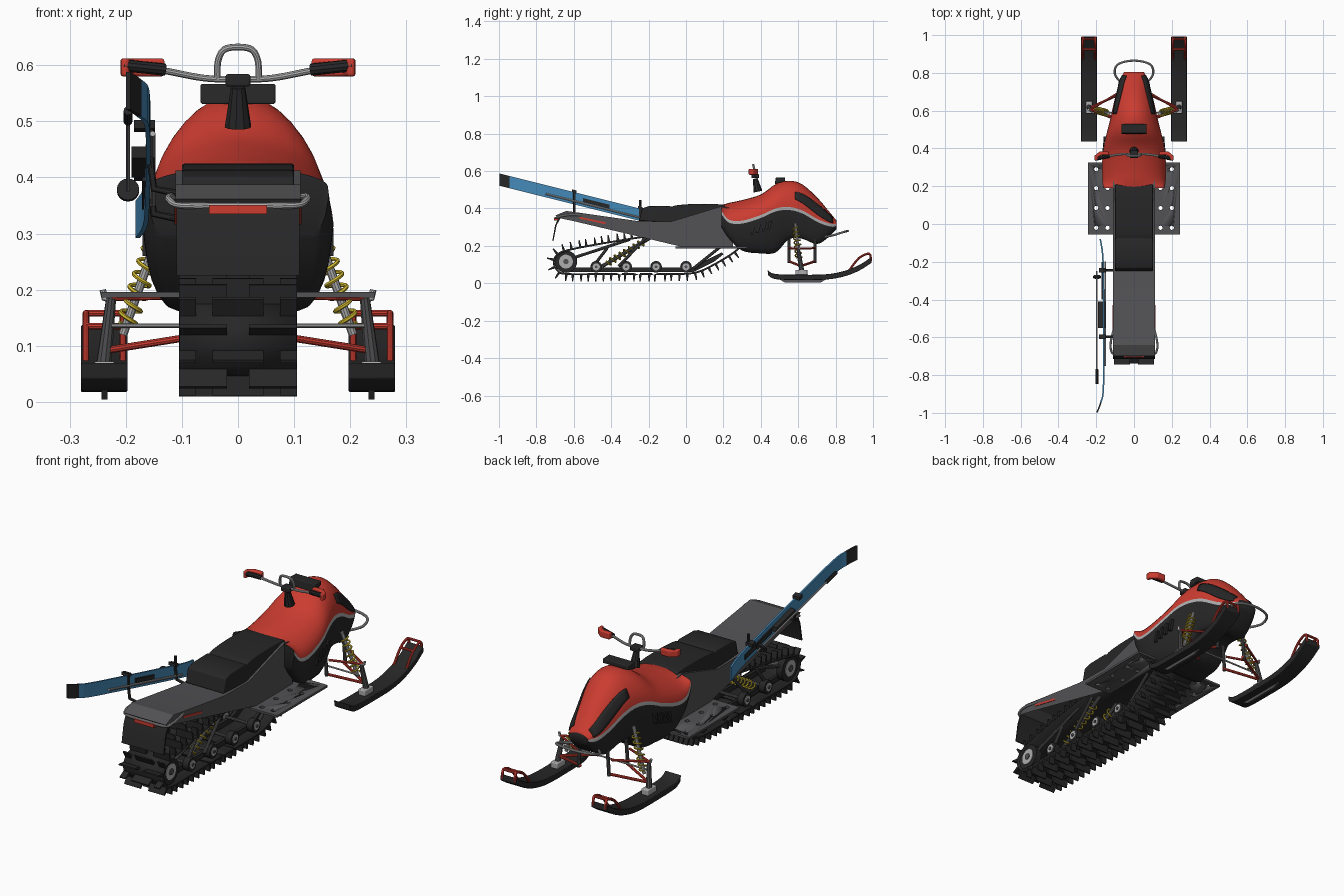
import bpy, bmesh
from math import sin, cos, pi, radians
from mathutils import Vector as V

if "Cube" in bpy.data.objects:
    bpy.data.objects.remove(bpy.data.objects["Cube"])

def mat(name, *c):
    m = bpy.data.materials.new(name)
    m.diffuse_color = (*c, 1)
    m.use_nodes = True
    m.node_tree.nodes["Principled BSDF"].inputs["Base Color"].default_value = m.diffuse_color
    return m

BLACK, DARK = mat("black", .02, .02, .021), mat("dark_grey", .085, .085, .09)
RED, SILVER = mat("red", .6, .045, .03), mat("silver", .42, .42, .42)
BLUE, YELLOW = mat("blue", .06, .25, .48), mat("yellow", .65, .5, .03)

def finish(name, bm, mats, mirror=False, bevel=0, solid=0, angle=35):
    if not solid:
        bmesh.ops.recalc_face_normals(bm, faces=bm.faces)
    me = bpy.data.meshes.new(name)
    bm.to_mesh(me)
    bm.free()
    for m in mats if isinstance(mats, list) else [mats]:
        me.materials.append(m)
    me.shade_smooth()
    me.set_sharp_from_angle(angle=radians(angle))
    o = bpy.data.objects.new(name, me)
    bpy.context.collection.objects.link(o)
    if solid:
        o.modifiers.new("thick", 'SOLIDIFY').thickness = solid
    if bevel:
        b = o.modifiers.new("bevel", 'BEVEL')
        b.width, b.segments = bevel, 3
    if mirror:
        o.modifiers.new("mirror", 'MIRROR')
    return o

def prism(name, axis, pts, lo, hi, m, shear=None, drop=None, **kw):
    bm = bmesh.new()
    put = {'x': lambda u, v, d: (d, u, v), 'y': lambda u, v, d: (u, d, v), 'z': lambda u, v, d: (u, v, d)}[axis]
    a, b = [[bm.verts.new(put(u, v, d)) for u, v in pts] for d in (lo, hi)]
    n = len(pts)
    bm.faces.new(a)
    bm.faces.new(b[::-1])
    for i in range(n):
        f = bm.faces.new((a[i], b[i], b[(i+1) % n], a[(i+1) % n]))
        if drop and i in drop:
            bm.faces.remove(f)
    if shear:
        for v in bm.verts:
            v.co.z += shear * v.co.y
    return finish(name, bm, m, **kw)

def box(name, x, y, z, m, **kw):
    return prism(name, 'z', [(x[0], y[0]), (x[1], y[0]), (x[1], y[1]), (x[0], y[1])], z[0], z[1], m, **kw)

def tube(name, pts, r, m, n=10, **kw):
    pts = [V(p) for p in pts]
    r0, r1 = r if isinstance(r, tuple) else (r, r)
    bm, rings, side = bmesh.new(), [], None
    for i, p in enumerate(pts):
        t = (pts[min(i+1, len(pts)-1)] - pts[max(i-1, 0)]).normalized()
        side = side or t.orthogonal()
        side = (side - t * side.dot(t)).normalized()
        up, rad = t.cross(side), r0 + (r1-r0) * i / (len(pts)-1)
        rings.append([bm.verts.new(p + rad*(side*cos(2*pi*k/n) + up*sin(2*pi*k/n))) for k in range(n)])
    for a, b in zip(rings, rings[1:]):
        for k in range(n):
            bm.faces.new((a[k], a[(k+1) % n], b[(k+1) % n], b[k]))
    bm.faces.new(rings[0])
    bm.faces.new(rings[-1])
    return finish(name, bm, m, **kw)

def spline(P, s, closed=False):
    n = len(P)
    i = min(int(s), n - (1 if closed else 2))
    f = s - i
    g = (lambda k: P[k % n]) if closed else (lambda k: P[max(0, min(n-1, k))])
    return [.5*(2*b + (c-a)*f + (2*a-5*b+4*c-d)*f*f + (3*b-a-3*c+d)*f**3)
            for a, b, c, d in zip(g(i-1), g(i), g(i+1), g(i+2))]

def smooth(P, k=6):
    return [spline(P, i/k) for i in range((len(P)-1)*k + 1)]

def spring(name, p, q, r, turns, wire):
    p, q = V(p), V(q)
    t = (q-p).normalized()
    a = t.orthogonal().normalized()
    b = t.cross(a)
    n = turns*14
    tube(name, [p.lerp(q, i/n) + r*(a*cos(2*pi*i/14) + b*sin(2*pi*i/14)) for i in range(n+1)], wire, YELLOW, 6, mirror=True)

# body shell: y, top z, stripe z, bottom z, half width, bottom half width
SEC = [(.19, .418, .385, .30, .160, .13), (.23, .43, .34, .24, .166, .135), (.30, .445, .335, .175, .168, .12),
       (.40, .475, .365, .160, .160, .10), (.48, .53, .40, .165, .143, .09), (.55, .548, .408, .235, .125, .085),
       (.62, .53, .39, .238, .11, .08), (.70, .46, .345, .21, .09, .06), (.76, .39, .322, .245, .075, .045),
       (.805, .335, .315, .29, .05, .03)]

def hood(s, a, off=0):
    y, zt, zs, zb, w, wb = spline(SEC, s)
    return V(((w+off)*sin(a), y, zs + (zt-zs+off)*cos(a)**1.15 + off*.5))

bm, rings = bmesh.new(), []
for i in range(37):
    s = i/4
    y, zt, zs, zb, w, wb = spline(SEC, s)
    half = [hood(s, a*pi/16) for a in range(8)] + [V((w, y, zs)), V((w+.002, y, zs-.016*min(1, (zs-zb)/.05)))]
    z1 = half[-1].z
    half += [V((wb + (w-wb)*cos(k*pi/12), y, z1 + (zb-z1)*sin(k*pi/12))) for k in range(1, 7)] + [V((0, y, zb))]
    full = half + [V((-p.x, p.y, p.z)) for p in half[-2:0:-1]]
    rings.append([bm.verts.new(p) for p in full])
N = len(rings[0])
for a, b in zip(rings, rings[1:]):
    for k in range(N):
        f = bm.faces.new((a[k], a[(k+1) % N], b[(k+1) % N], b[k]))
        j = min(k, N-1-k)
        f.material_index = 0 if j < 8 else 1 if j == 8 else 2
for r in (rings[0], rings[-1]):
    bm.faces.new(r).material_index = 2
finish("body_shell", bm, [RED, SILVER, BLACK], angle=45)

# headlight panels and side vents
bm = bmesh.new()
g = [[bm.verts.new(hood(5.5 + i*.3, 1.05 + (j/4-.5)*(.3 + .05*i), .004)) for j in range(5)] for i in range(11)]
for i in range(10):
    for j in range(4):
        bm.faces.new((g[i][j], g[i][j+1], g[i+1][j+1], g[i+1][j]))
finish("headlight", bm, BLACK, mirror=True, solid=.004)
for i in range(4):
    y = .345 + i*.03
    prism("side_vent", 'x', [(y, .26+i*.008), (y+.012, .26+i*.008), (y+.027, .31+i*.008), (y+.01, .31+i*.008)], .14, .17-i*.003, BLACK, mirror=True)

# gauge and steering
prism("gauge", 'x', [(.475, .53), (.53, .545), (.53, .565), (.48, .567)], -.067, .067, BLACK, bevel=.004)
tube("steering_post", [(0, .385, .49), (0, .37, .56)], (.024, .013), BLACK)
box("bar_clamp", (-.022, .022), (.35, .39), (.562, .584), BLACK, bevel=.004)
tube("handlebar", smooth([(-.2, .345, .602), (-.13, .36, .59), (-.06, .37, .577), (0, .37, .575),
                          (.06, .37, .577), (.13, .36, .59), (.2, .345, .602)]), .006, SILVER)
tube("grab_loop", smooth([(-.037, .37, .575), (-.035, .365, .61), (-.02, .36, .63), (.02, .36, .63), (.035, .365, .61), (.037, .37, .575)]), .006, SILVER)
tube("grip", [(.13, .36, .592), (.205, .345, .6)], .011, BLACK, mirror=True)
prism("hand_guard", 'z', [(.13, .365), (.135, .385), (.18, .385), (.21, .36), (.208, .335), (.195, .335), (.19, .355), (.17, .365)],
      .58, .612, RED, bevel=.005, mirror=True)
tube("front_bumper", smooth([(-.05, .73, .245), (-.1, .79, .258), (-.085, .845, .275), (0, .865, .28),
                             (.085, .845, .275), (.1, .79, .258), (.05, .73, .245)]), .006, SILVER)

# tunnel and seat
prism("tunnel", 'x', [(.25, .19), (.25, .40), (.19, .412), (-.08, .33), (-.26, .333), (-.64, .387), (-.70, .362),
                      (-.685, .35), (-.59, .33), (0, .19)], -.111, .111, DARK, drop=(0, 7, 8, 9), angle=20)
prism("seat", 'x', smooth([(.2, .39), (.2, .42), (.05, .424), (-.05, .417), (-.075, .408)], 3)
      + [(-.09, .414), (-.2, .412), (-.235, .40), (-.25, .335), (-.08, .325)], -.1, .1, BLACK, bevel=.014)
prism("snow_flap", 'x', [(-.68, .355), (-.70, .31), (-.715, .225), (-.709, .225), (-.692, .31), (-.67, .35)], -.11, .11, BLACK)
box("tail_light", (-.052, .052), (-.706, -.68), (.335, .351), RED)
prism("side_reflector", 'x', [(-.57, .346), (-.57, .356), (-.43, .326), (-.43, .316)], .108, .1135, RED, mirror=True)
tube("rear_bumper", smooth([(-.108, -.56, .365), (-.122, -.62, .366), (-.122, -.665, .36), (-.10, -.69, .35), (0, -.695, .35),
                            (.10, -.69, .35), (.122, -.665, .36), (.122, -.62, .366), (.108, -.56, .365)]), .006, SILVER)

# running boards with drilled holes
board = box("running_board", (.1, .243), (-.055, .325), (.186, .196), DARK)
for x in (.14, .2):
    for y in (.29, .19, .085, -.02):
        c = tube("hole_cutter", [(x, y, .15), (x, y, .23)], .011, DARK, 14)
        c.hide_render = True
        c.hide_viewport = True
        b = board.modifiers.new("hole", 'BOOLEAN')
        b.object, b.solver = c, 'EXACT'
board.modifiers.new("mirror", 'MIRROR')

# track belt and lugs
LOOP = [(-.64, .045), (-.4, .045), (-.1, .045), (.05, .052), (.16, .10), (.27, .17), (.305, .22), (.26, .262), (.1, .27),
        (-.15, .262), (-.4, .226), (-.62, .185), (-.69, .158), (-.712, .115), (-.693, .068)]
fine = [V(spline(LOOP, i/20, True)) for i in range(len(LOOP)*20)]
dist = [0]
for i in range(len(fine)):
    dist.append(dist[-1] + (fine[(i+1) % len(fine)] - fine[i]).length)
path, M = [], 162
for k in range(M):
    path.append(fine[next(i for i in range(len(fine)) if dist[i+1] > dist[-1]*k/M)])
bm = bmesh.new()
row = [[bm.verts.new((x, p.x, p.y)) for x in (-.104, .104)] for p in path]
for i in range(M):
    a, b = row[i], row[(i+1) % M]
    bm.faces.new((a[0], b[0], b[1], a[1]))
finish("track_belt", bm, BLACK, solid=.01)
bm = bmesh.new()
for i in range(0, M, 3):
    t = (path[(i+2) % M] - path[i-2]).normalized()
    o, p = V((t.y, -t.x)), path[i]
    for x0, x1 in [(-.105, -.02), (.02, .105)] if (i//3) % 2 else [(-.105, -.075), (-.045, .045), (.075, .105)]:
        v = [bm.verts.new((x, *(p + t*d + o*h))) for x in (x0, x1) for d, h in ((-.007, -.002), (.007, -.002), (.002, .034), (-.004, .034))]
        for f in ((0, 1, 2, 3), (7, 6, 5, 4), (0, 4, 5, 1), (1, 5, 6, 2), (2, 6, 7, 3), (3, 7, 4, 0)):
            bm.faces.new([v[k] for k in f])
finish("track_lugs", bm, BLACK)

# rear suspension
for y, z, r in [(-.642, .116, .06), (-.48, .088, .031), (-.32, .088, .031), (-.16, .088, .031), (0, .088, .031)]:
    tube("wheel", [(.066, y, z), (.096, y, z)], r, BLACK, 24, mirror=True)
    tube("wheel_hub", [(.064, y, z), (.099, y, z)], r*.62, SILVER, 20, mirror=True)
    tube("axle", [(-.103, y, z), (.103, y, z)], r*.25, DARK)
prism("slide_rail", 'x', [(-.66, .06), (.04, .06), (.15, .115), (.2, .155), (.19, .165), (.03, .085), (-.62, .085), (-.66, .12)],
      .045, .06, BLACK, mirror=True)
for p, q in [((-.5, .085), (-.42, .19)), ((-.36, .09), (-.2, .26)), ((.04, .08), (.19, .2)), ((-.62, .13), (-.3, .235))]:
    tube("swing_arm", [(.075, *p), (.075, *q)], .008, DARK, mirror=True)
tube("rear_damper", [(.05, -.45, .09), (.05, -.18, .25)], .01, DARK, mirror=True)
spring("rear_spring", (.05, -.42, .108), (.05, -.22, .226), .018, 8, .004)

# front skis
bottom = smooth([(.44, .042), (.48, .022), (.6, .018), (.75, .02), (.85, .038), (.93, .07), (.992, .11)], 4)
prism("front_ski", 'x', bottom + [(y-.004, z+.028) for y, z in bottom[::-1]], .197, .28, BLACK, bevel=.005, mirror=True)
prism("ski_keel", 'x', [(.5, .02), (.53, .004), (.72, .004), (.75, .022)], .233, .243, DARK, mirror=True)
for x in (.205, .271):
    tube("ski_loop", smooth([(x, .87, .065), (x, .925, .135), (x, .98, .158), (x, .988, .118)], 4), .006, RED, mirror=True)
for y, z in [(.925, .135), (.98, .158)]:
    tube("ski_loop_bar", [(.205, y, z), (.271, y, z)], .006, RED, mirror=True)
box("ski_mount", (.22, .256), (.585, .65), (.043, .072), SILVER, bevel=.004, mirror=True)

# front suspension
tube("spindle", [(.24, .62, .06), (.226, .60, .185)], (.014, .009), DARK, mirror=True)
tube("spindle_arm", [(.224, .6, .182), (.238, .605, .185), (.241, .605, .2)], .006, SILVER, mirror=True)
for y in (.55, .69):
    tube("upper_arm", [(.232, .605, .185), (.09, y, .188)], .0055, RED, mirror=True)
    tube("lower_arm", [(.234, .615, .092), (.07, y, .118)], .0065, RED, mirror=True)
    tube("arm_bracket", [(.08, y, .11), (.07, y, .25)], .008, DARK, mirror=True)
tube("tie_rod", [(-.225, .59, .136), (.225, .59, .136)], .004, SILVER)
tube("front_shock", [(.205, .605, .12), (.135, .585, .32)], .008, SILVER, mirror=True)
spring("front_spring", (.2, .603, .135), (.145, .588, .295), .017, 7, .004)

# carried snow ski, binding, pole and brackets on the left side
line = smooth([(-.183, -.08), (-.17, -.16), (-.166, -.3), (-.164, -.6), (-.166, -.87), (-.18, -.945), (-.2, -.998)], 4)
def carried(name, part, h, m):
    prism(name, 'z', part + [(x+.008, y) for x, y in part[::-1]], .305-h, .305+h, m, shear=-.25)
carried("carried_ski", line[:21], .033, BLUE)
carried("carried_ski_tip", line[20:], .033, BLACK)
carried("carried_ski_middle", [(-.171, -.2), (-.171, -.4)], .012, BLACK)
box("ski_binding", (-.19, -.15), (-.55, -.41), (.297, .318), BLACK, shear=-.25)
tube("pole", [(-.196, -.25, .37), (-.196, -.83, .515)], .004, SILVER)
tube("pole_grip", [(-.196, -.77, .5), (-.196, -.845, .519)], .008, BLACK)
tube("pole_basket", [(-.196, -.275, .376), (-.196, -.285, .379)], .02, BLACK, 16)
tube("second_pole", [(-.152, -.2, .34), (-.152, -.75, .478)], .005, SILVER)
for y, z in [(-.245, .345), (-.597, .39)]:
    tube("carrier_bracket", [(-.10, y, z-.02), (-.15, y, z-.01), (-.156, y, z+.04), (-.156, y, z+.1)], .007, BLACK)
    box("carrier_clip", (-.185, -.148), (y-.012, y+.012), (.335, .35), BLACK, shear=-.25)
